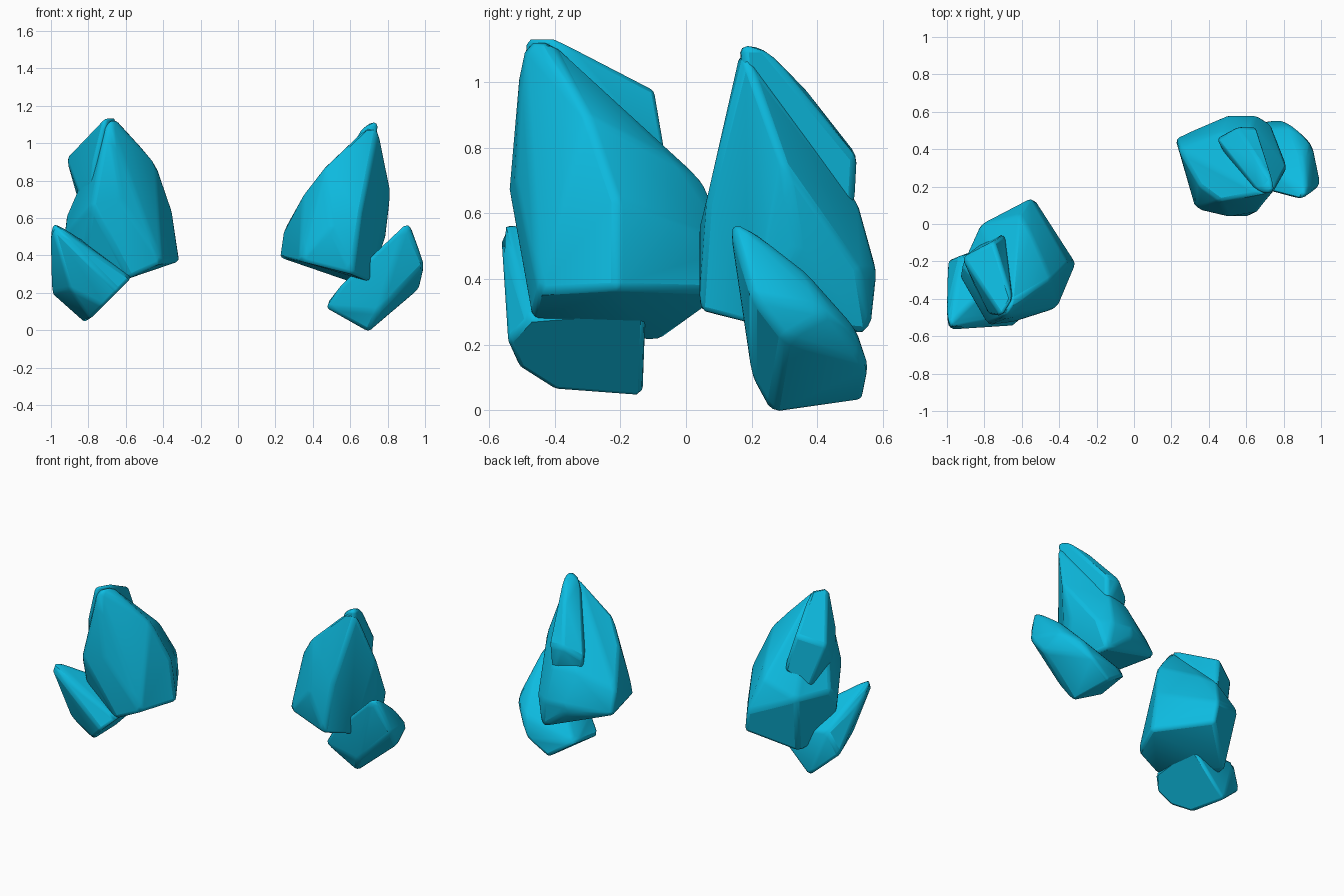
import bpy
import bmesh
import math

default_cube = bpy.data.objects.get("Cube")
if default_cube:
    bpy.data.objects.remove(default_cube, do_unlink=True)

# One flat crystal colour
crystal_blue = bpy.data.materials.new("crystal_blue")
crystal_blue.use_nodes = True
colour = (0.004, 0.5, 0.75, 1)
crystal_blue.diffuse_color = colour
shader = crystal_blue.node_tree.nodes["Principled BSDF"]
shader.inputs["Base Color"].default_value = colour


def make_shard(name, base, middle, crown, softness=0.02):
    """Wrap a faceted shard around its base, middle and crown corners."""
    bm = bmesh.new()
    for corner in base + middle + crown:
        bm.verts.new(corner)
    hull = bmesh.ops.convex_hull(bm, input=bm.verts[:])
    unused = [v for v in bm.verts if not v.link_faces]
    bmesh.ops.delete(bm, geom=unused, context="VERTS")
    bmesh.ops.dissolve_limit(bm, angle_limit=math.radians(7),
                             verts=bm.verts[:], edges=bm.edges[:])
    bmesh.ops.recalc_face_normals(bm, faces=bm.faces[:])
    mesh = bpy.data.meshes.new(name)
    bm.to_mesh(mesh)
    bm.free()
    mesh.materials.append(crystal_blue)
    shard = bpy.data.objects.new(name, mesh)
    bpy.context.collection.objects.link(shard)

    # Worn, slightly rounded edges
    bevel = shard.modifiers.new("worn_edges", "BEVEL")
    bevel.width = softness
    bevel.segments = 2
    bevel.limit_method = "ANGLE"
    bevel.angle_limit = math.radians(15)

    bpy.ops.object.select_all(action="DESELECT")
    shard.select_set(True)
    bpy.context.view_layer.objects.active = shard
    bpy.ops.object.shade_smooth_by_angle(angle=math.radians(30))


# Right cluster: broad body rising to the peak
make_shard(
    "right_crystal_body",
    base=[(-.41, -.45, .36), (-.31, -.21, .37), (-.53, .13, .36),
          (-.58, -.47, .28), (-.78, -.08, .21), (-.85, -.35, .25)],
    middle=[(-.35, -.21, .64), (-.55, .14, .5), (-.61, .05, .7),
            (-.63, -.52, .7), (-.78, -.54, .67), (-.93, -.28, .52),
            (-.92, -.22, .6), (-.82, 0, .6)],
    crown=[(-.44, -.3, .9), (-.57, -.38, 1.03), (-.55, -.05, .77),
           (-.65, -.42, 1.13), (-.69, -.5, 1.13)],
)

# Right cluster: ridge running from the peak to the back
make_shard(
    "right_crystal_ridge",
    base=[(-.84, -.12, .64), (-.69, -.05, .74), (-.8, -.45, .6),
          (-.65, -.35, .7)],
    middle=[(-.92, -.18, .92), (-.75, -.09, .98), (-.77, -.49, .9)],
    crown=[(-.65, -.4, 1.14), (-.71, -.5, 1.14)],
)

# Right cluster: leaning side shard with a flat end
make_shard(
    "right_side_shard",
    base=[(-.57, -.48, .28), (-.56, -.12, .31), (-.82, -.13, .04),
          (-.79, -.4, .06), (-.64, -.545, .21), (-.72, -.51, .13)],
    middle=[(-1, -.2, .2), (-1, -.4, .36), (-.93, -.17, .35),
            (-.87, -.45, .4), (-.9, -.49, .22)],
    crown=[(-1, -.57, .57), (-.97, -.52, .57), (-1, -.45, .5)],
)

# Left cluster: broad body rising to the peak
make_shard(
    "left_crystal_body",
    base=[(.22, .46, .39), (.33, .08, .37), (.61, .04, .3),
          (.71, .2, .26), (.5, .57, .37), (.68, .56, .23)],
    middle=[(.24, .4, .53), (.5, .04, .55), (.66, .06, .63),
            (.79, .34, .5), (.82, .3, .75), (.65, .58, .42),
            (.5, .58, .43), (.73, .53, .42), (.35, .2, .73),
            (.63, .52, .64), (.47, .49, .63)],
    crown=[(.46, .12, .87), (.58, .14, .96), (.77, .22, .93),
           (.69, .165, 1.09), (.75, .18, 1.09)],
)

# Left cluster: ridge running from the peak to the back
make_shard(
    "left_crystal_ridge",
    base=[(.46, .44, .58), (.64, .51, .58), (.55, .25, .75),
          (.72, .2, .75)],
    middle=[(.65, .52, .77), (.55, .52, .78), (.44, .46, .71),
            (.62, .44, .88), (.66, .34, 1.01)],
    crown=[(.68, .16, 1.11), (.75, .17, 1.11), (.74, .24, 1.11)],
)

# Left cluster: leaning side shard
make_shard(
    "left_side_shard",
    base=[(.7, .26, -.01), (.65, .54, .03), (.47, .25, .12),
          (.48, .5, .15), (.55, .22, .24), (.75, .2, .1)],
    middle=[(1, .2, .35), (.95, .44, .3), (.97, .3, .22),
            (.8, .56, .13), (.84, .52, .25), (.9, .36, .43),
            (.81, .19, .46)],
    crown=[(.9, .13, .57), (.92, .18, .57)],
)
